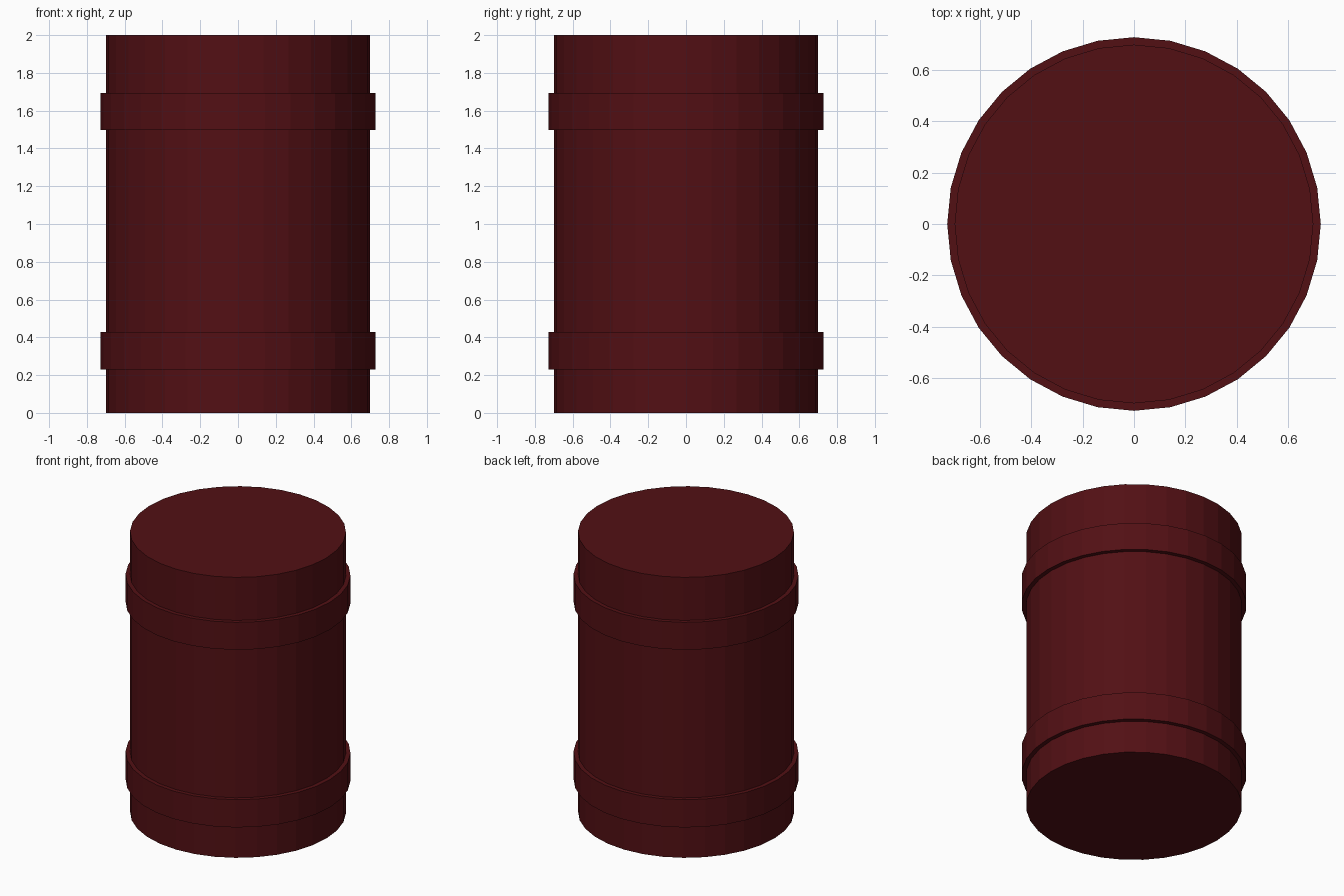
import bpy, bmesh
from math import cos, sin, pi

if "Cube" in bpy.data.objects:
    bpy.data.objects.remove(bpy.data.objects["Cube"])

SIDES = 32
BODY_R, BAND_R = 0.698, 0.727

mat = bpy.data.materials.new("dark_red")
mat.diffuse_color = (0.085, 0.005, 0.007, 1)
mat.use_nodes = True
mat.node_tree.nodes["Principled BSDF"].inputs["Base Color"].default_value = mat.diffuse_color


def lathe(name, profile):
    """Revolve (radius, z) points around z and cap both ends."""
    bm = bmesh.new()
    rings = [[bm.verts.new((r * cos(2 * pi * i / SIDES), r * sin(2 * pi * i / SIDES), z))
              for i in range(SIDES)] for r, z in profile]
    for low, high in zip(rings, rings[1:]):
        for i in range(SIDES):
            j = (i + 1) % SIDES
            bm.faces.new((low[i], low[j], high[j], high[i]))
    bm.faces.new(rings[0][::-1])
    bm.faces.new(rings[-1])
    mesh = bpy.data.meshes.new(name)
    bm.to_mesh(mesh)
    bm.free()
    mesh.materials.append(mat)
    obj = bpy.data.objects.new(name, mesh)
    bpy.context.collection.objects.link(obj)
    return obj


# Drum wall with two raised bands
profile = [(BODY_R, 0)]
for z0, z1 in ((0.23, 0.428), (1.497, 1.693)):
    profile += [(BODY_R, z0), (BAND_R, z0), (BAND_R, z1), (BODY_R, z1)]
profile.append((BODY_R, 2))
lathe("barrel", profile)
